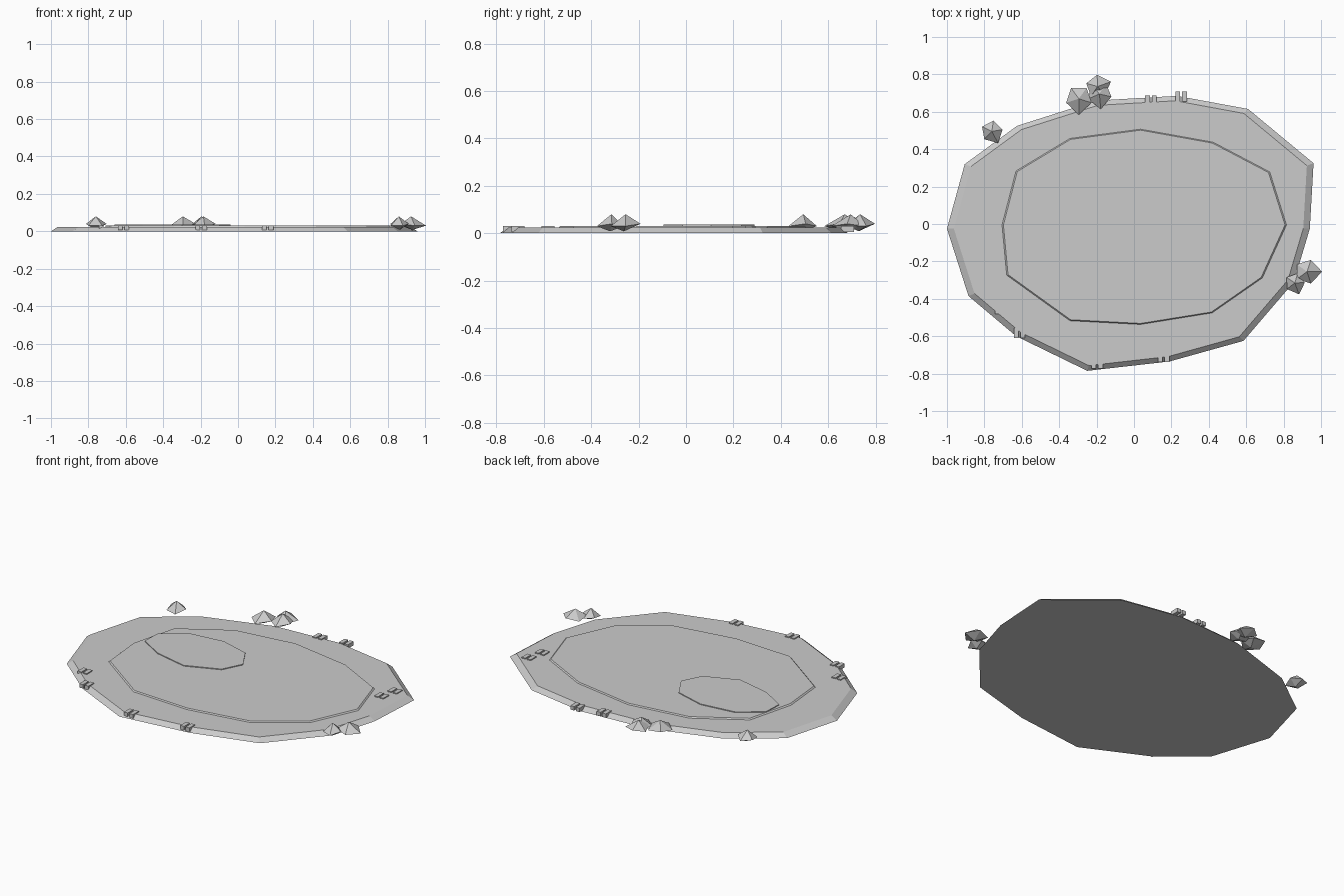
import bpy, bmesh, math
from mathutils import Vector

if "Cube" in bpy.data.objects:
    bpy.data.objects.remove(bpy.data.objects["Cube"])

stone = bpy.data.materials.new("stone_grey")
stone.diffuse_color = (0.6, 0.6, 0.6, 1)
stone.use_nodes = True
stone.node_tree.nodes["Principled BSDF"].inputs["Base Color"].default_value = stone.diffuse_color


def finish(bm, name):
    bmesh.ops.recalc_face_normals(bm, faces=bm.faces[:])
    mesh = bpy.data.meshes.new(name)
    bm.to_mesh(mesh)
    bm.free()
    mesh.materials.append(stone)
    obj = bpy.data.objects.new(name, mesh)
    bpy.context.collection.objects.link(obj)
    return obj


def slab(name, outline, z0, z1, taper):
    """Flat polygon slab whose top is drawn in towards its middle."""
    bm = bmesh.new()
    mid = sum((Vector(p) for p in outline), Vector((0, 0))) / len(outline)
    low = [bm.verts.new((x, y, z0)) for x, y in outline]
    top = []
    for p in outline:
        q = mid + (Vector(p) - mid) * taper
        top.append(bm.verts.new((q.x, q.y, z1)))
    bm.faces.new(low[::-1])
    bm.faces.new(top)
    n = len(outline)
    for i in range(n):
        j = (i + 1) % n
        bm.faces.new((low[i], low[j], top[j], top[i]))
    return finish(bm, name)


# Ground slab with sloping rim
slab("ground_slab", [
    (-1.0, -0.025), (-0.885, -0.385), (-0.63, -0.60), (-0.25, -0.785),
    (0.19, -0.735), (0.585, -0.625), (0.855, -0.31), (0.94, -0.025),
    (0.96, 0.325), (0.61, 0.615), (0.23, 0.685), (-0.2, 0.66),
    (-0.625, 0.525), (-0.905, 0.32)], 0, 0.024, 0.963)

# Raised inner terrace
slab("inner_terrace", [
    (-0.71, -0.005), (-0.685, -0.275), (-0.345, -0.52), (0.035, -0.54),
    (0.42, -0.478), (0.69, -0.29), (0.82, -0.005), (0.73, 0.28),
    (0.425, 0.44), (0.035, 0.51), (-0.345, 0.46), (-0.635, 0.285)],
    0.02, 0.031, 0.984)

# Small raised patch on the terrace
slab("small_patch", [
    (-0.66, 0.045), (-0.51, -0.045), (-0.30, -0.095), (-0.10, -0.015),
    (-0.04, 0.105), (-0.115, 0.235), (-0.30, 0.29), (-0.52, 0.265),
    (-0.655, 0.165)], 0.029, 0.036, 1.0)

# Pairs of small blocks around the rim
for k, (px, py) in enumerate([
        (0.09, 0.66), (0.252, 0.682), (0.813, 0.223), (0.836, 0.318),
        (-0.714, -0.453), (-0.612, -0.583), (-0.197, -0.745),
        (0.158, -0.71)]):
    bm = bmesh.new()
    for side in (-1, 1):
        cube = bmesh.ops.create_cube(bm, size=1)["verts"]
        bmesh.ops.scale(bm, vec=(0.025, 0.055, 0.024), verts=cube)
        bmesh.ops.translate(bm, vec=(px + side * 0.018, py, 0.018), verts=cube)
    finish(bm, f"block_pair_{k + 1}")


def rock(name, x, y, r, turn):
    """Five-sided faceted rock, one corner longer than the rest."""
    bm = bmesh.new()
    apex = bm.verts.new((x, y, 0.08))
    base = bm.verts.new((x + 0.1 * r, y - 0.1 * r, 0.008))
    ring = []
    for i in range(5):
        a = math.radians(turn + 72 * i)
        d = r * (1.12 if i == 0 else 0.92)
        z = 0.03 if i % 2 == 0 else 0.04
        ring.append(bm.verts.new((x + d * math.cos(a), y + d * math.sin(a), z)))
    for i in range(5):
        j = (i + 1) % 5
        bm.faces.new((ring[i], ring[j], apex))
        bm.faces.new((ring[j], ring[i], base))
    finish(bm, name)


# Faceted rocks outside the rim
for k, spec in enumerate([
        (-0.76, 0.495, 0.063, -62), (-0.295, 0.67, 0.077, -90),
        (-0.195, 0.735, 0.068, 20), (-0.185, 0.695, 0.072, -85),
        (0.925, -0.255, 0.072, 0), (0.86, -0.315, 0.058, -70)]):
    rock(f"rock_{k + 1}", *spec)
